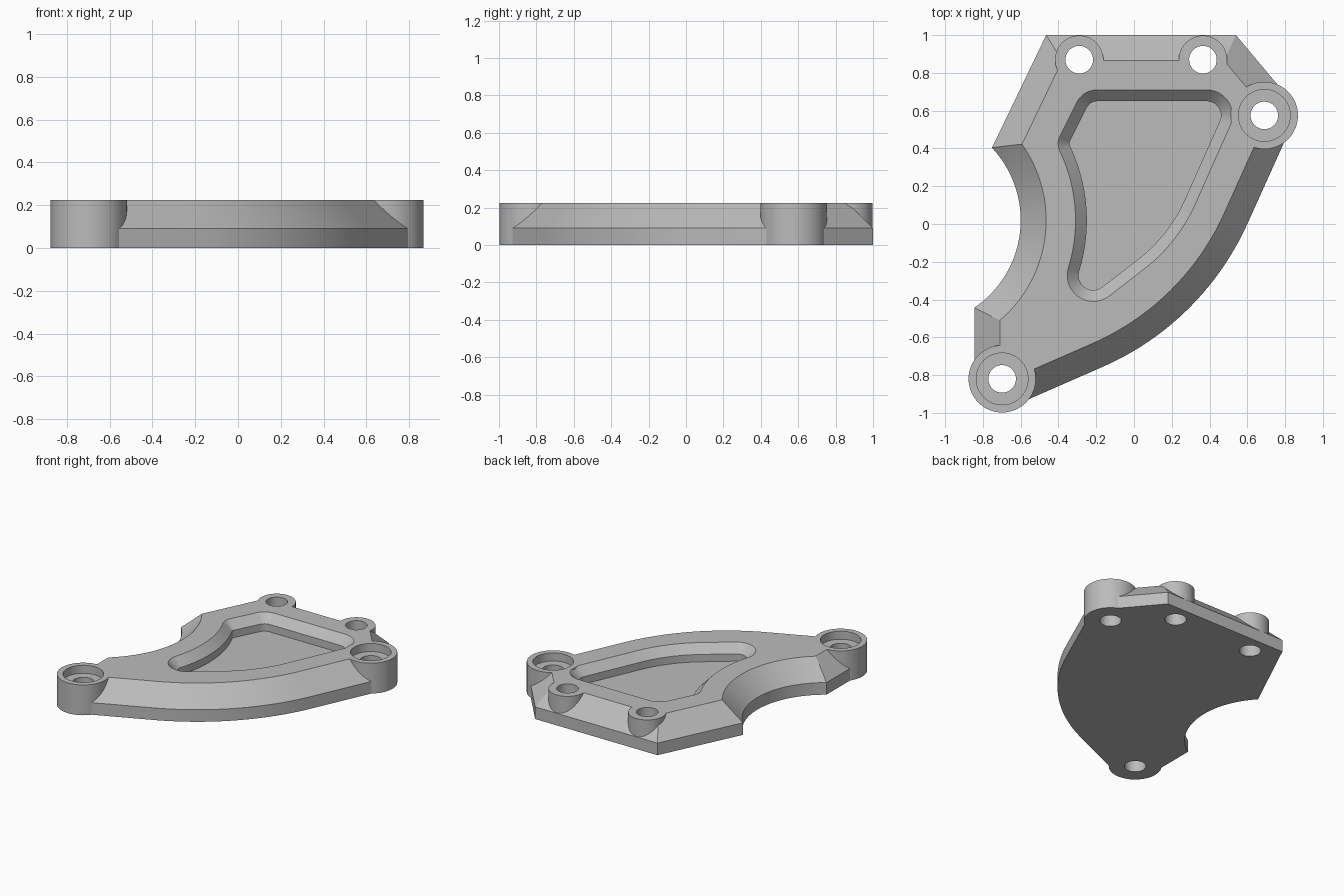
import bpy, bmesh
from math import sin, cos, tan, pi
from mathutils import Vector

cube = bpy.data.objects.get("Cube")
if cube:
    bpy.data.objects.remove(cube, do_unlink=True)

HEIGHT = 0.225
EDGE = 0.09               # height of the upright rim below the chamfer
BEVEL = HEIGHT - EDGE

grey = bpy.data.materials.new("cast_grey")
colour = (0.5, 0.5, 0.5, 1)
grey.use_nodes = True
grey.diffuse_color = colour
grey.node_tree.nodes["Principled BSDF"].inputs["Base Color"].default_value = colour


def circle(x, y, r, n=64):
    return [Vector((x + r * cos(2 * pi * i / n), y + r * sin(2 * pi * i / n))) for i in range(n)]


def outline(corners, inset=0.0, steps=20):
    """Clockwise corners (x, y, fillet radius), moved inward and rounded."""
    pts = [Vector(c[:2]) for c in corners]
    count = len(pts)
    result = []
    for i, p in enumerate(pts):
        d1 = (p - pts[i - 1]).normalized()
        d2 = (pts[(i + 1) % count] - p).normalized()
        n1, n2 = Vector((d1.y, -d1.x)), Vector((d2.y, -d2.x))
        corner = p + inset * (n1 + n2) / (1 + n1.dot(n2))
        radius = corners[i][2]
        if not radius:
            result.append(corner)
            continue
        turn = d1.angle_signed(d2)          # positive is clockwise
        side = 1 if turn > 0 else -1
        radius -= side * inset
        start = corner - d1 * radius * tan(abs(turn) / 2)
        centre = start + n1 * side * radius
        for k in range(steps + 1):
            a = -turn * k / steps
            v = start - centre
            result.append(centre + Vector((v.x * cos(a) - v.y * sin(a),
                                           v.x * sin(a) + v.y * cos(a))))
    return result


def loft(name, *rings):
    """Closed solid through (outline, height) rings of equal length."""
    bm = bmesh.new()
    loops = [[bm.verts.new((p.x, p.y, z)) for p in ring] for ring, z in rings]
    for low, high in zip(loops, loops[1:]):
        for i in range(len(low)):
            j = (i + 1) % len(low)
            bm.faces.new((low[i], low[j], high[j], high[i]))
    bm.faces.new(loops[0])
    bm.faces.new(loops[-1])
    bmesh.ops.recalc_face_normals(bm, faces=bm.faces)
    mesh = bpy.data.meshes.new(name)
    bm.to_mesh(mesh)
    bm.free()
    mesh.materials.append(grey)
    obj = bpy.data.objects.new(name, mesh)
    bpy.context.collection.objects.link(obj)
    return obj


def combine(target, tool, operation):
    mod = target.modifiers.new(tool.name, 'BOOLEAN')
    mod.object, mod.operation, mod.solver = tool, operation, 'EXACT'
    bpy.context.view_layer.objects.active = target
    bpy.ops.object.modifier_apply(modifier=mod.name)
    bpy.data.objects.remove(tool, do_unlink=True)


# Plate with chamfered upper edge
plate_corners = [(-0.465, 1, 0), (0.54, 1, 0), (0.80, 0.69, 0), (0.83, 0.51, 0),
                 (0.363, -0.525, 1.5), (-0.62, -0.955, 0), (-0.845, -0.76, 0),
                 (-0.845, 0.21, 0)]
base = outline(plate_corners)
cover = loft("cover_plate", (base, 0), (base, EDGE), (outline(plate_corners, BEVEL), HEIGHT))

# Round bite in the left side, flared along the chamfer
bite = [(0.56, -0.1), (0.56, EDGE), (0.56 + BEVEL, HEIGHT), (0.66 + BEVEL, HEIGHT + 0.1)]
combine(cover, loft("side_bite", *[(circle(-1.16, 0.02, r, 128), z) for r, z in bite]), 'DIFFERENCE')

# Recessed pocket with a chamfered rim
pocket_corners = [(-0.27, 0.71, 0.12), (0.593, 0.71, 0.135), (0.234, -0.099, 0.9),
                  (-0.474, -0.646, 0.138), (-0.254, 0.075, 0.85), (-0.411, 0.428, 0.085)]
floor = outline(pocket_corners, 0.06)
combine(cover, loft("pocket", (floor, 0.11), (floor, HEIGHT - 0.06),
                    (outline(pocket_corners, -0.02), HEIGHT + 0.02)), 'DIFFERENCE')

# Screw bosses: x, y, radius, counterbore radius
bosses = [(-0.29, 0.87, 0.128, 0), (0.365, 0.87, 0.128, 0),
          (0.69, 0.575, 0.178, 0.137), (-0.698, -0.82, 0.178, 0.137)]
for x, y, r, bore in bosses:
    ring = circle(x, y, r)
    combine(cover, loft("boss", (ring, 0), (ring, HEIGHT)), 'UNION')
for x, y, r, bore in bosses:
    ring = circle(x, y, 0.073)
    combine(cover, loft("screw_hole", (ring, -0.1), (ring, HEIGHT + 0.1)), 'DIFFERENCE')
    if bore:
        ring = circle(x, y, bore)
        combine(cover, loft("counterbore", (ring, HEIGHT - 0.06), (ring, HEIGHT + 0.1)), 'DIFFERENCE')

# Smooth curved walls, crisp edges
bpy.ops.object.select_all(action='DESELECT')
cover.select_set(True)
bpy.context.view_layer.objects.active = cover
bpy.ops.object.shade_smooth_by_angle(angle=0.4)
